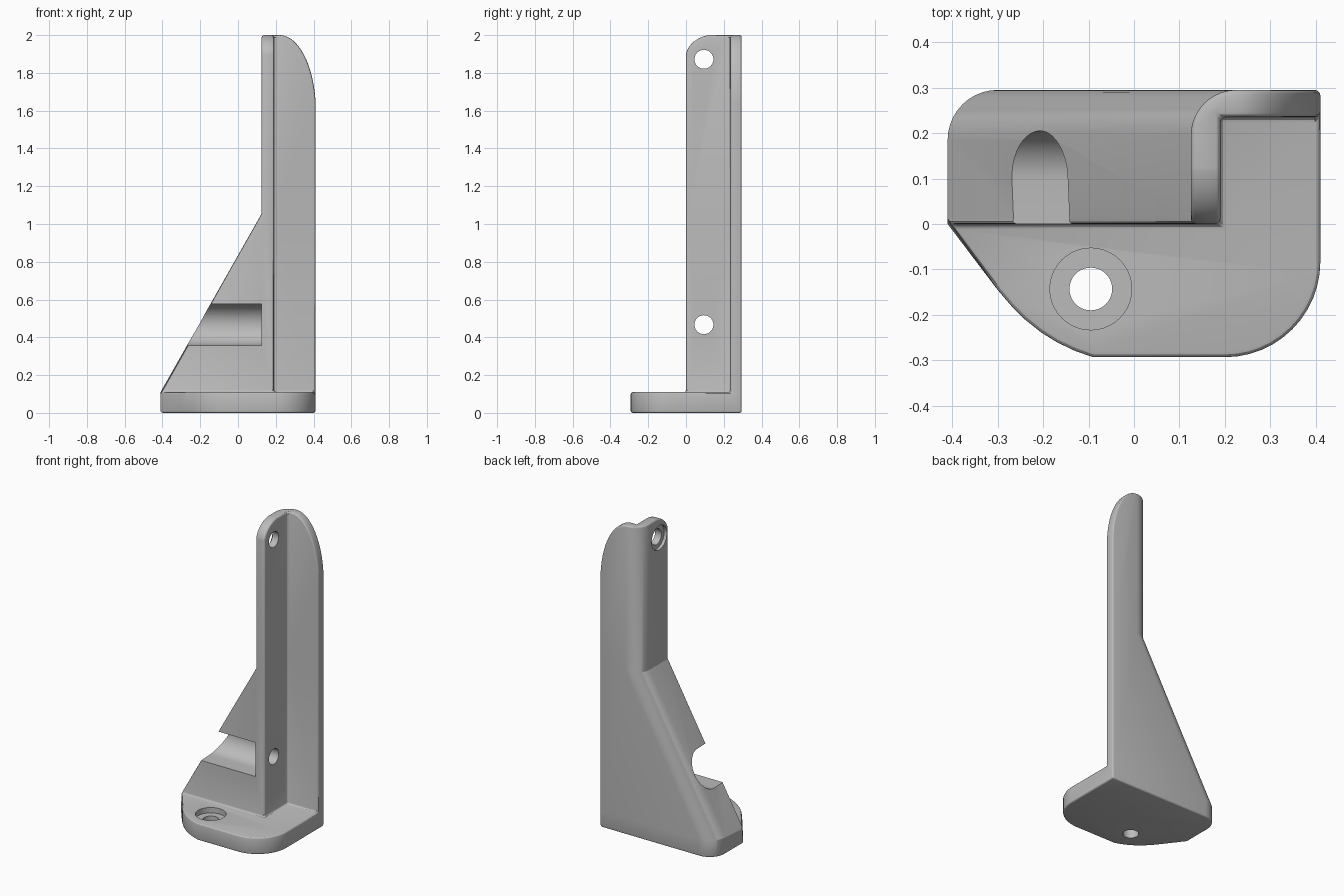
import bpy, bmesh, math

cube = bpy.data.objects.get("Cube")
if cube:
    bpy.data.objects.remove(cube, do_unlink=True)

grey = bpy.data.materials.new("plain grey")
grey.use_nodes = True
colour = (0.5, 0.5, 0.5, 1)
grey.diffuse_color = colour
grey.node_tree.nodes["Principled BSDF"].inputs["Base Color"].default_value = colour


def arc(cx, cy, rx, ry, a0, a1, n=12):
    steps = [math.radians(a0 + (a1 - a0) * i / n) for i in range(n + 1)]
    return [(cx + rx * math.cos(a), cy + ry * math.sin(a)) for a in steps]


def loft(name, rings):
    """Skin a stack of rings with equal point counts and cap the ends."""
    bm = bmesh.new()
    loops = [[bm.verts.new(p) for p in ring] for ring in rings]
    n = len(loops[0])
    for a, b in zip(loops, loops[1:]):
        for i in range(n):
            j = (i + 1) % n
            bm.faces.new((a[i], a[j], b[j], b[i]))
    bm.faces.new(loops[0])
    bm.faces.new(loops[-1])
    bmesh.ops.recalc_face_normals(bm, faces=bm.faces)
    mesh = bpy.data.meshes.new(name)
    bm.to_mesh(mesh)
    bm.free()
    mesh.materials.append(grey)
    obj = bpy.data.objects.new(name, mesh)
    bpy.context.collection.objects.link(obj)
    return obj


def prism(name, profile, axis, lo, hi):
    place = {"x": lambda u, v, t: (t, u, v),
             "y": lambda u, v, t: (u, t, v),
             "z": lambda u, v, t: (u, v, t)}[axis]
    return loft(name, [[place(u, v, t) for u, v in profile] for t in (lo, hi)])


def apply(obj, mod):
    bpy.context.view_layer.objects.active = obj
    bpy.ops.object.modifier_apply(modifier=mod.name)


def combine(obj, other, operation):
    mod = obj.modifiers.new(operation, "BOOLEAN")
    mod.operation = operation
    mod.solver = "EXACT"
    mod.object = other
    apply(obj, mod)
    bpy.data.objects.remove(other, do_unlink=True)


def bore(obj, u, v, radius, axis, lo, hi):
    circle = arc(u, v, radius, radius, 0, 360, 40)[:-1]
    combine(obj, prism("bore", circle, axis, lo, hi), "DIFFERENCE")


RIGHT, BACK = 0.41, 0.295


def back_corner(left, r):
    return arc(left + r, BACK - r, r, r, 90, 180, 10)


# Upright: L-shaped section whose left side slopes in, then runs straight up
def section(left, r, z):
    outline = [(left, 0), (0.19, 0), (0.19, 0.235), (RIGHT, 0.235), (RIGHT, BACK)]
    return [(x, y, z) for x, y in outline + back_corner(left, r)]


bracket = loft("corner_bracket", [section(-0.41, 0.11, 0.11),
                                  section(0.125, 0.1, 1.055),
                                  section(0.125, 0.1, 2.1)])

# Rounded tops of the two upright walls
back_top = [(-1, -1), (-1, 2)] + arc(0.22, 1.6, 0.192, 0.4, 90, 0, 20) + [(0.412, -1)]
combine(bracket, prism("back_top", back_top, "y", -1, 1), "INTERSECT")
side_top = [(1, -1), (1, 2.002)] + arc(0.15, 1.88, 0.152, 0.122, 90, 180, 14) + [(-0.002, -1)]
combine(bracket, prism("side_top", side_top, "x", -1, 1), "INTERSECT")

# Base plate
base = [(-0.41, 0), (-0.3, -0.145), (-0.27, -0.18), (-0.24, -0.21), (-0.205, -0.238),
        (-0.17, -0.26), (-0.13, -0.279), (-0.09, -0.293)]
base += arc(0.2, -0.083, 0.21, 0.21, 270, 360) + [(RIGHT, BACK)] + back_corner(-0.41, 0.11)
combine(bracket, prism("base_plate", base, "z", 0, 0.11), "UNION")

# Softened edges
bevel = bracket.modifiers.new("soft_edges", "BEVEL")
bevel.width = 0.012
bevel.segments = 3
bevel.limit_method = "ANGLE"
bevel.angle_limit = math.radians(40)
bevel.use_clamp_overlap = False
apply(bracket, bevel)

# Tool access groove, open to the front and left
groove = [(-0.2, 0.357)] + arc(0.095, 0.467, 0.11, 0.11, -90, 90, 20) + [(-0.2, 0.577)]
combine(bracket, prism("groove", groove, "x", -0.8, 0.125), "DIFFERENCE")

# Screw holes with shallow recesses
bore(bracket, 0.095, 0.467, 0.05, "x", 0.05, 0.3)
bore(bracket, 0.095, 1.872, 0.05, "x", 0, 0.3)
bore(bracket, 0.095, 1.872, 0.078, "x", 0, 0.145)
bore(bracket, -0.095, -0.143, 0.047, "z", -0.1, 0.3)
bore(bracket, -0.095, -0.143, 0.09, "z", 0.075, 0.3)

bpy.ops.object.select_all(action="DESELECT")
bracket.select_set(True)
bpy.context.view_layer.objects.active = bracket
bpy.ops.object.shade_smooth_by_angle(angle=math.radians(25))
